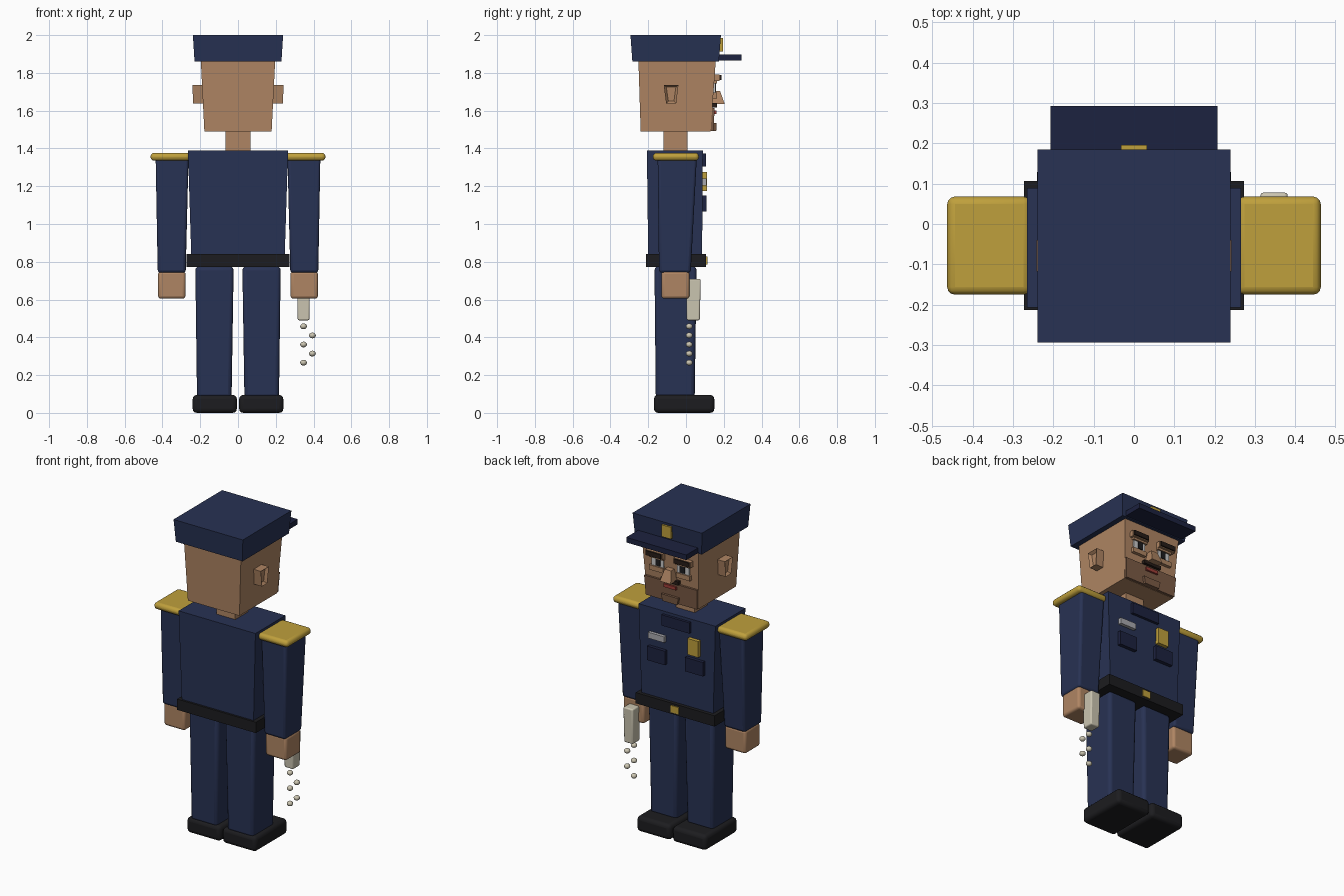
import bpy, bmesh


def material(name, rgb):
    m = bpy.data.materials.new(name)
    m.diffuse_color = (*rgb, 1)
    return m


NAVY = material("navy", (0.021, 0.032, 0.088))
DARK = material("dark_navy", (0.012, 0.016, 0.05))
SKIN = material("skin", (0.43, 0.235, 0.125))
STUBBLE = material("stubble", (0.2, 0.105, 0.06))
GOLD = material("gold", (0.52, 0.35, 0.045))
BLACK = material("black", (0.012, 0.012, 0.014))
HAIR = material("hair", (0.02, 0.012, 0.009))
WHITE = material("eye_white", (0.75, 0.75, 0.75))
RED = material("lip_red", (0.35, 0.05, 0.04))
SILVER = material("silver", (0.4, 0.4, 0.43))
CREAM = material("cream", (0.6, 0.56, 0.44))


def box(name, z, low, mat, top=None, bevel=0, side=1):
    """Tapered box: z range, bottom and top rectangles as (x0, x1, y0, y1)."""
    bm = bmesh.new()
    rings = []
    for h, (x0, x1, y0, y1) in zip(z, (low, top or low)):
        rings.append([bm.verts.new((side * x, y, h))
                      for x, y in ((x0, y0), (x1, y0), (x1, y1), (x0, y1))])
    bm.faces.new(rings[0])
    bm.faces.new(rings[1])
    for i in range(4):
        j = (i + 1) % 4
        bm.faces.new((rings[0][i], rings[0][j], rings[1][j], rings[1][i]))
    bmesh.ops.recalc_face_normals(bm, faces=bm.faces[:])
    me = bpy.data.meshes.new(name)
    bm.to_mesh(me)
    bm.free()
    ob = bpy.data.objects.new(name, me)
    bpy.context.collection.objects.link(ob)
    me.materials.append(mat)
    if bevel:
        mod = ob.modifiers.new("round", 'BEVEL')
        mod.width, mod.segments = bevel, 3
        for p in me.polygons:
            p.use_smooth = True
        bpy.context.view_layer.objects.active = ob
        ob.select_set(True)
        bpy.ops.object.shade_smooth_by_angle()
        ob.select_set(False)
    return ob


def pair(name, *args, **kw):
    return [box(f"{tag}_{name}", *args, side=s, **kw)
            for s, tag in ((1, "right"), (-1, "left"))]


# Cap
box("cap", (1.86, 2.0), (-0.23, 0.23, -0.284, 0.174), NAVY, (-0.239, 0.239, -0.294, 0.185))
box("cap_visor", (1.865, 1.897), (-0.207, 0.207, 0.1, 0.293), DARK)
box("cap_badge", (1.912, 1.985), (-0.032, 0.032, 0.16, 0.196), GOLD)

# Head and neck
box("head", (1.49, 1.87), (-0.178, 0.178, -0.24, 0.13), SKIN, (-0.197, 0.197, -0.252, 0.158))
box("neck", (1.38, 1.5), (-0.065, 0.065, -0.12, 0.007), SKIN)

# Ears, with a hollow pressed into the outer face
for ear in pair("ear", (1.637, 1.737), (0.18, 0.238, -0.105, -0.052), SKIN,
                (0.18, 0.241, -0.118, -0.04)):
    bm = bmesh.new()
    bm.from_mesh(ear.data)
    outer = max(bm.faces, key=lambda f: abs(f.calc_center_median().x))
    bmesh.ops.inset_region(bm, faces=[outer], thickness=0.018, depth=0)
    for v in outer.verts:
        v.co.x *= 0.93
    bm.to_mesh(ear.data)
    bm.free()

# Eyes and brows
pair("eye", (1.692, 1.757), (0.048, 0.13, 0.13, 0.155), WHITE)
pair("pupil", (1.7, 1.745), (0.068, 0.1, 0.14, 0.16), BLACK)
pair("upper_eyelid", (1.745, 1.765), (0.04, 0.14, 0.13, 0.165), SKIN)
pair("eye_bag", (1.665, 1.695), (0.045, 0.14, 0.12, 0.163), SKIN)
pair("brow_ridge", (1.757, 1.792), (0.04, 0.155, 0.13, 0.178), SKIN)
pair("eyebrow", (1.762, 1.79), (0.045, 0.15, 0.15, 0.187), HAIR)

# Nose, moustache, mouth, jaw
box("nose", (1.635, 1.705), (-0.038, 0.038, 0.13, 0.205), SKIN, (-0.022, 0.022, 0.13, 0.18))
box("moustache", (1.618, 1.64), (-0.06, 0.06, 0.13, 0.165), HAIR)
box("stubble", (1.492, 1.615), (-0.176, 0.176, 0.1, 0.145), STUBBLE,
    (-0.183, 0.183, 0.1, 0.152))
box("lips", (1.582, 1.602), (-0.042, 0.042, 0.13, 0.162), RED)
box("chin", (1.492, 1.535), (-0.05, 0.05, 0.13, 0.16), STUBBLE, (-0.06, 0.06, 0.13, 0.162))

# Jacket with chest details
box("jacket", (0.82, 1.39), (-0.247, 0.247, -0.2, 0.085), NAVY, (-0.265, 0.265, -0.207, 0.089))
box("collar_plate", (1.305, 1.372), (-0.097, 0.097, 0.07, 0.105), DARK)
box("name_bar", (1.203, 1.24), (0.075, 0.187, 0.07, 0.108), SILVER)
box("chest_badge", (1.175, 1.275), (-0.162, -0.087, 0.07, 0.111), GOLD)
pair("chest_pocket", (1.065, 1.152), (0.07, 0.192, 0.07, 0.109), DARK)

# Belt
box("belt", (0.773, 0.84), (-0.272, 0.272, -0.213, 0.107), BLACK)
box("belt_buckle", (0.785, 0.828), (-0.028, 0.028, 0.09, 0.113), GOLD)

# Shoulders, arms and hands
pair("epaulette", (1.335, 1.377), (0.255, 0.463, -0.175, 0.068), GOLD, bevel=0.019)
pair("arm", (0.742, 1.35), (0.277, 0.425, -0.143, 0.025), NAVY,
     (0.262, 0.436, -0.15, 0.057), bevel=0.015)
pair("hand", (0.605, 0.75), (0.278, 0.423, -0.13, 0.018), SKIN, bevel=0.015)

# Legs and shoes
pair("leg", (0.08, 0.775), (0.034, 0.217, -0.16, 0.046), NAVY,
     (0.023, 0.226, -0.167, 0.056), bevel=0.02)
pair("shoe", (0.0, 0.095), (0.006, 0.24, -0.17, 0.15), BLACK, bevel=0.022)

# Shaker and falling grains
box("shaker", (0.49, 0.71), (0.316, 0.378, 0.004, 0.073), CREAM,
    (0.313, 0.381, 0.0, 0.078), bevel=0.008)
for i in range(5):
    bpy.ops.mesh.primitive_uv_sphere_add(
        segments=12, ring_count=8, radius=0.018,
        location=(0.347 + 0.047 * (i % 2), 0.017, 0.458 - 0.048 * i))
    grain = bpy.context.object
    grain.name = f"grain_{i + 1}"
    grain.scale.z = 0.85
    grain.data.materials.append(CREAM)
    bpy.ops.object.shade_smooth()
